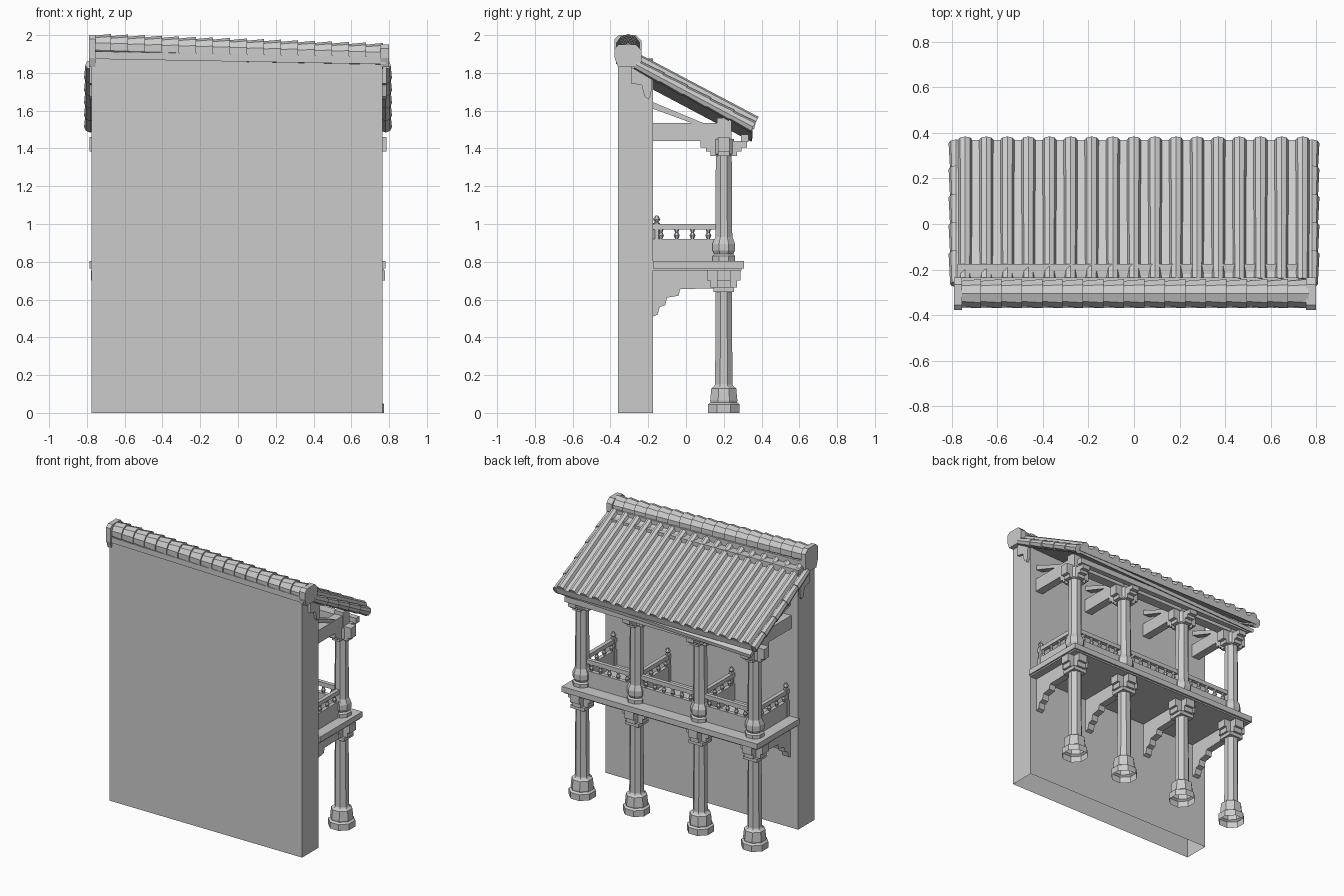
import bpy, bmesh, math
from mathutils import Vector, Matrix

old = bpy.data.objects.get("Cube")
if old:
    bpy.data.objects.remove(old, do_unlink=True)

mat = bpy.data.materials.new("plain_grey")
mat.use_nodes = True
grey = (0.6, 0.6, 0.6, 1)
mat.diffuse_color = grey
mat.node_tree.nodes["Principled BSDF"].inputs["Base Color"].default_value = grey


def finish(name, bm):
    bmesh.ops.recalc_face_normals(bm, faces=bm.faces)
    mesh = bpy.data.meshes.new(name)
    bm.to_mesh(mesh)
    bm.free()
    mesh.materials.append(mat)
    ob = bpy.data.objects.new(name, mesh)
    bpy.context.collection.objects.link(ob)
    return ob


def add_box(bm, x, y, z):
    """Box from (low, high) ranges."""
    size = Matrix.Diagonal((x[1] - x[0], y[1] - y[0], z[1] - z[0], 1))
    mid = Vector((sum(x) / 2, sum(y) / 2, sum(z) / 2))
    return bmesh.ops.create_cube(bm, size=1, matrix=Matrix.Translation(mid) @ size)["verts"]


def add_prism(bm, pts, x0, x1):
    """Side outline of (y, z) points, pulled along x."""
    face = bm.faces.new([bm.verts.new((x0, y, z)) for y, z in pts])
    out = bmesh.ops.extrude_face_region(bm, geom=[face])["geom"]
    bmesh.ops.translate(bm, vec=(x1 - x0, 0, 0),
                        verts=[v for v in out if isinstance(v, bmesh.types.BMVert)])


def add_lathe(bm, x, y, profile, sides=8):
    """Faceted turned shape from (radius, z) points."""
    rings = []
    for r, z in profile:
        r /= math.cos(math.pi / sides)
        rings.append([bm.verts.new((x + r * math.cos((i + .5) * math.tau / sides),
                                    y + r * math.sin((i + .5) * math.tau / sides), z))
                      for i in range(sides)])
    for a, b in zip(rings, rings[1:]):
        for i in range(sides):
            j = (i + 1) % sides
            bm.faces.new((a[i], a[j], b[j], b[i]))
    bm.faces.new(rings[-1])


def simple_box(name, x, y, z):
    bm = bmesh.new()
    add_box(bm, x, y, z)
    return finish(name, bm)


COLS = (-0.69, -0.255, 0.255, 0.69)
COL_Y = 0.2
WALL_Y = -0.175

# Wall: open underneath, top edge drops slightly towards +x
bm = bmesh.new()
verts = add_box(bm, (-0.775, 0.765), (-0.36, WALL_Y), (0, 1.875))
for v in verts:
    if v.co.z > 1 and v.co.x > 0:
        v.co.z = 1.845
bmesh.ops.delete(bm, geom=[f for f in bm.faces if f.calc_center_median().z < 0.01],
                 context='FACES')
finish("wall", bm)

# Balcony deck with a thin upper board
simple_box("deck", (-0.775, 0.77), (WALL_Y, 0.295), (0.755, 0.79))
simple_box("deck_edge", (-0.785, 0.78), (WALL_Y, 0.307), (0.765, 0.805))

# Columns with bulging bases
lower = [(0.084, 0), (0.084, 0.045), (0.07, 0.055), (0.072, 0.065), (0.066, 0.13),
         (0.052, 0.14), (0.046, 0.15), (0.043, 0.6), (0.043, 0.755)]
upper = [(0.06, 0.805), (0.06, 0.83), (0.05, 0.84), (0.06, 0.86), (0.06, 0.895),
         (0.05, 0.92), (0.045, 0.93), (0.042, 1.36), (0.053, 1.37), (0.053, 1.45)]
for n, x in enumerate(COLS):
    bm = bmesh.new()
    add_lathe(bm, x, COL_Y, lower)
    finish(f"lower_column_{n}", bm)
    bm = bmesh.new()
    add_lathe(bm, x, COL_Y, upper)
    finish(f"upper_column_{n}", bm)

    # Stepped cross brackets on both storeys
    bm = bmesh.new()
    for reach, thick, z0, z1 in ((0.055, 0.055, 0.64, 0.665), (0.07, 0.035, 0.665, 0.70),
                                 (0.088, 0.035, 0.70, 0.755)):
        add_box(bm, (x - reach, x + reach), (COL_Y - thick, COL_Y + thick), (z0, z1))
        add_box(bm, (x - thick, x + thick), (COL_Y - reach, COL_Y + reach), (z0, z1))
    for reach, thick, z0, z1 in ((0.07, 0.03, 1.36, 1.385), (0.095, 0.03, 1.385, 1.41),
                                 (0.122, 0.03, 1.405, 1.44)):
        rx = min(reach, 0.095)
        add_box(bm, (x - rx, x + rx), (COL_Y - thick, COL_Y + thick), (z0, z1 + 0.02))
        add_box(bm, (x - thick, x + thick), (COL_Y - reach, COL_Y + reach), (z0, z1))
    add_box(bm, (x - 0.035, x + 0.035), (COL_Y - 0.035, COL_Y + 0.04), (1.43, 1.56))
    finish(f"column_brackets_{n}", bm)

    # Tie beam to the wall, strut, joist and stepped corbel
    bm = bmesh.new()
    add_box(bm, (x - 0.03, x + 0.03), (WALL_Y, COL_Y), (1.44, 1.535))
    add_prism(bm, [(WALL_Y, 1.645), (0.09, 1.535), (0.03, 1.535), (WALL_Y, 1.61)],
              x - 0.025, x + 0.025)
    finish(f"tie_beam_{n}", bm)
    bm = bmesh.new()
    add_prism(bm, [(WALL_Y, 0.755), (WALL_Y, 0.51), (-0.15, 0.52), (-0.14, 0.56),
                   (-0.11, 0.57), (-0.10, 0.61), (-0.04, 0.62), (-0.03, 0.655),
                   (0.15, 0.66), (0.15, 0.755)], x - 0.025, x + 0.025)
    finish(f"deck_corbel_{n}", bm)

# Long top beam and eave purlin
simple_box("top_beam", (-0.72, 0.72), (0.165, 0.235), (1.455, 1.53))
simple_box("eave_purlin", (-0.74, 0.74), (0.29, 0.33), (1.435, 1.475))


# Railings: solid panel, balusters and handrail along a line
def railing(name, a, b):
    a, b = Vector(a), Vector(b)
    along_x = abs(a.x - b.x) > abs(a.y - b.y)

    def bar(bm, half, z):
        if along_x:
            add_box(bm, (a.x, b.x), (a.y - half, a.y + half), z)
        else:
            add_box(bm, (a.x - half, a.x + half), (a.y, b.y), z)
    bm = bmesh.new()
    bar(bm, 0.014, (0.8, 0.92))
    bar(bm, 0.014, (0.97, 1.0))
    count = round((b - a).length / 0.075)
    for i in range(count):
        p = a.lerp(b, (i + 0.5) / count)
        add_lathe(bm, p.x, p.y, [(0.007, 0.92), (0.014, 0.94), (0.007, 0.955),
                                 (0.012, 0.972)], 6)
    finish(name, bm)


for n, x in enumerate(COLS):
    railing(f"side_railing_{n}", (x, WALL_Y, 0), (x, 0.16, 0))
    bm = bmesh.new()
    add_lathe(bm, x, -0.155, [(0.016, 0.8), (0.016, 1.005), (0.008, 1.01),
                              (0.017, 1.025), (0.006, 1.045)], 6)
    finish(f"railing_post_{n}", bm)
for n, (xa, xb) in enumerate(zip(COLS, COLS[1:])):
    railing(f"back_railing_{n}", (xa + 0.04, COL_Y, 0), (xb - 0.04, COL_Y, 0))

# Roof bed and a soffit that hangs lower at the -x end
HIGH, LOW = Vector((0, -0.25, 1.87)), Vector((0, 0.37, 1.54))
SLOPE = (LOW - HIGH).normalized()
UP = Vector((1, 0, 0)).cross(SLOPE)
bm = bmesh.new()
add_prism(bm, [(-0.25, 1.87), (0.37, 1.54), (0.36, 1.50), (-0.25, 1.825)], -0.78, 0.78)
finish("roof_bed", bm)
bm = bmesh.new()
add_prism(bm, [(-0.2, 1.81), (0.352, 1.515), (0.347, 1.49), (-0.2, 1.78)], -0.76, 0.76)
for v in bm.verts:
    if v.co.x < 0 and v.co.z < 1.8 and v.co.z != 1.515:
        v.co.z -= 0.055
finish("soffit", bm)


def add_roll(bm, x, start, end, r0, r1, lift=0.0, sides=8):
    """Tapered faceted tile lying on the slope."""
    p, q = start + UP * lift, end + UP * lift
    rot = SLOPE.to_track_quat('Z', 'Y').to_matrix().to_4x4()
    mid = (p + q) / 2 + Vector((x, 0, 0))
    bmesh.ops.create_cone(bm, cap_ends=True, segments=sides, radius1=r0, radius2=r1,
                          depth=(q - p).length, matrix=Matrix.Translation(mid) @ rot)


# Cover tile rolls
bm = bmesh.new()
for i in range(17):
    add_roll(bm, -0.742 + i * 0.0927, HIGH, LOW, 0.028, 0.031)
finish("roof_tile_rolls", bm)

# Overlapping verge tiles down both sides
for side, label in ((-1, "right"), (1, "left")):
    bm = bmesh.new()
    for i in range(5):
        a = HIGH.lerp(LOW, i / 5)
        b = HIGH.lerp(LOW, (i + 1.08) / 5 if i < 4 else 1)
        add_roll(bm, side * 0.782, a, b, 0.026, 0.033, -0.03)
    finish(f"verge_tiles_{label}", bm)
    # Hanging purlin end under the verge
    bm = bmesh.new()
    add_prism(bm, [(-0.29, 1.83), (-0.29, 1.745), (-0.235, 1.735), (-0.22, 1.675),
                   (-0.2, 1.66), (-0.185, 1.68), (-0.18, 1.78)], side * 0.72, side * 0.785)
    finish(f"purlin_end_{label}", bm)

# Ridge bed, overlapping ridge tiles and end caps
def ridge_z(x):
    return 1.915 - 0.033 * x


bm = bmesh.new()
for v in add_box(bm, (-0.78, 0.78), (-0.37, -0.235), (1.86, 1.9)):
    v.co.z -= 0.018 * v.co.x
finish("ridge_bed", bm)
bm = bmesh.new()
step = 1.53 / 17
for i in range(17):
    x = -0.765 + (i + 0.5) * step
    place = (Matrix.Translation((x, -0.306, ridge_z(x)))
             @ Matrix.Rotation(math.pi / 2, 4, 'Y') @ Matrix.Rotation(math.pi / 10, 4, 'Z'))
    bmesh.ops.create_cone(bm, cap_ends=True, segments=10, radius1=0.058, radius2=0.067,
                          depth=step * 1.04, matrix=place)
finish("ridge_tiles", bm)
for label, x0, x1, top in (("right", -0.79, -0.755, 2.0), ("left", 0.755, 0.8, 1.95)):
    bm = bmesh.new()
    add_prism(bm, [(-0.36, 1.83), (-0.378, 1.88), (-0.378, top - 0.02), (-0.355, top),
                   (-0.265, top), (-0.235, top - 0.03), (-0.235, 1.86), (-0.26, 1.83)],
              x0, x1)
    finish(f"ridge_cap_{label}", bm)
